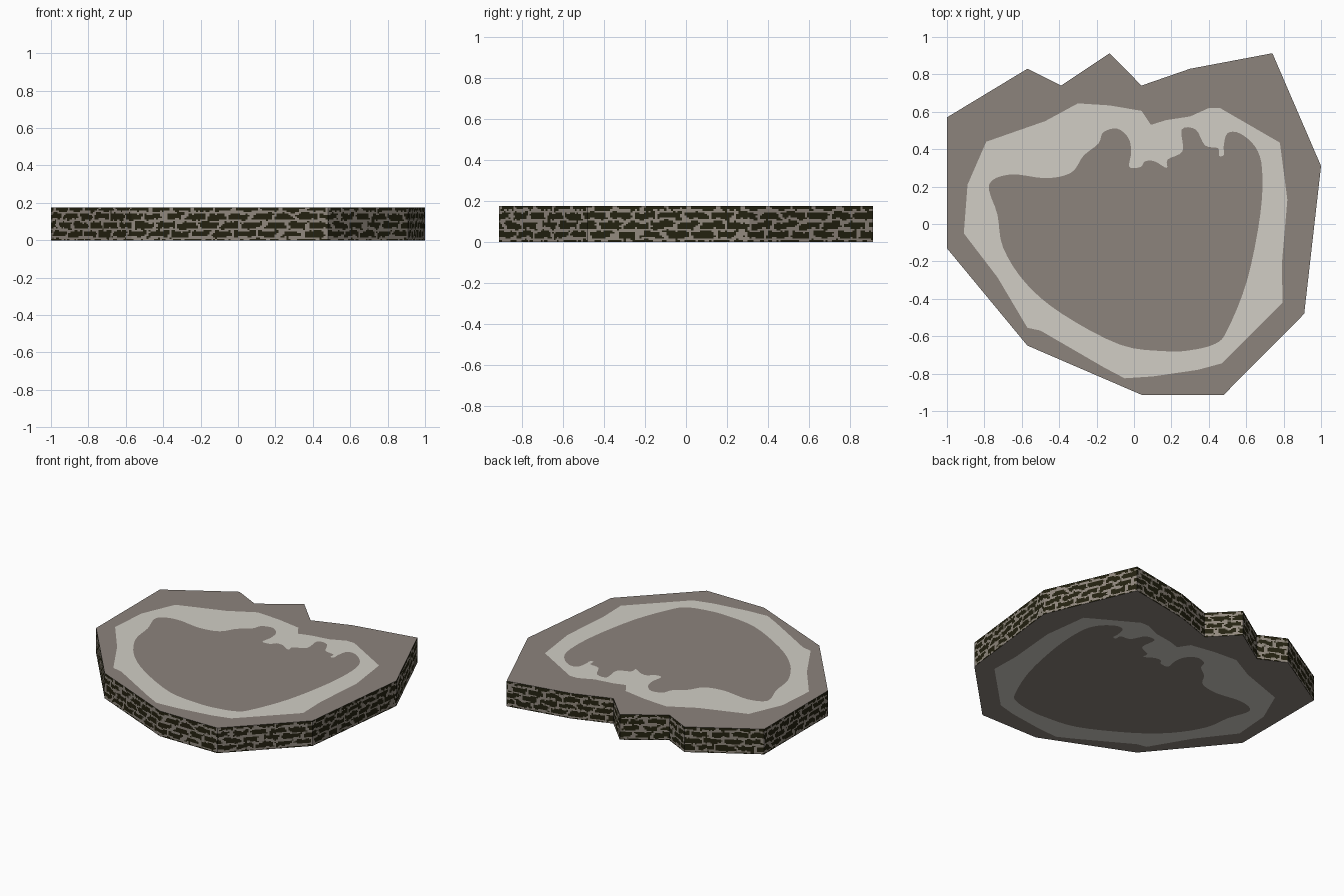
import bpy
from mathutils import Vector, noise
from mathutils.geometry import tessellate_polygon

if "Cube" in bpy.data.objects:
    bpy.data.objects.remove(bpy.data.objects["Cube"])

H = 0.175


def material(name, rgb):
    m = bpy.data.materials.new(name)
    m.diffuse_color = (*rgb, 1)
    m.use_nodes = True
    m.node_tree.nodes["Principled BSDF"].inputs["Base Color"].default_value = m.diffuse_color
    return m


stone = material("warm grey stone", (0.262, 0.227, 0.202))
pale = material("pale band", (0.64, 0.617, 0.56))
wall = material("wall joint grey", (0.285, 0.25, 0.212))
dark = material("dark moss", (0.017, 0.0155, 0.005))

# Slab outline, outer edge of pale band, inner edge of pale band (clockwise from above)
outline = [(-1, .57), (-.57, .83), (-.39, .74), (-.13, .913), (.04, .74), (.30, .83), (.74, .913),
           (1, .31), (.91, -.48), (.48, -.913), (.04, -.913), (-.57, -.65), (-1, -.13)]
band_outer = [(-.30, .645), (-.13, .634), (.04, .605), (.09, .53), (.17, .555), (.30, .575),
              (.40, .62), (.46, .62), (.78, .435), (.82, .13), (.79, -.22), (.795, -.42),
              (.47, -.745), (.34, -.78), (.10, -.815), (-.05, -.825), (-.155, -.77),
              (-.50, -.57), (-.57, -.555), (-.73, -.285), (-.91, -.05), (-.89, .21),
              (-.79, .44), (-.475, .55)]
band_inner = [(-.775, .21), (-.66, .265), (-.47, .245), (-.335, .275), (-.27, .365), (-.19, .43),
              (-.165, .49), (-.09, .51), (-.03, .46), (-.015, .385), (-.025, .305), (.035, .305),
              (.06, .335), (.11, .335), (.175, .30), (.18, .345), (.26, .39), (.255, .505),
              (.33, .505), (.38, .42), (.45, .405), (.455, .365), (.48, .37), (.48, .42),
              (.50, .485), (.565, .485), (.65, .41), (.685, .29), (.675, .05), (.605, -.30),
              (.50, -.565), (.435, -.64), (.30, -.675), (.165, -.68), (-.075, -.645),
              (-.385, -.48), (-.58, -.315), (-.70, -.125), (-.73, .05)]


def smooth_loop(pts, steps=4):
    """Closed Catmull-Rom curve through the points."""
    p = [Vector(q) for q in pts]
    n, out = len(p), []
    for i in range(n):
        a, b, c, d = p[i - 1], p[i], p[(i + 1) % n], p[(i + 2) % n]
        for k in range(steps):
            t = k / steps
            out.append(0.5 * (2 * b + (c - a) * t + (2 * a - 5 * b + 4 * c - d) * t * t
                              + (3 * b - a - 3 * c + d) * t ** 3))
    return out


def make_object(name, verts, faces, mats, ids):
    me = bpy.data.meshes.new(name)
    me.from_pydata(verts, [], faces)
    for m in mats:
        me.materials.append(m)
    me.polygons.foreach_set("material_index", ids)
    me.update()
    bpy.context.collection.objects.link(bpy.data.objects.new(name, me))


def cap(name, z, up):
    """Flat face cut into rim, pale band and centre."""
    inner = smooth_loop(band_inner)
    verts, faces, ids = [], [], []
    for loops, idx in (((outline, band_outer), 0), ((band_outer, inner), 1), ((inner,), 0)):
        loops = [[Vector((q[0], q[1], 0)) for q in lp] for lp in loops]
        flat = [v for lp in loops for v in lp]
        base = len(verts)
        verts += [(v.x, v.y, z) for v in flat]
        for t in tessellate_polygon(loops):
            a, b, c = (flat[i] for i in t)
            area = (b - a).cross(c - a).z
            if abs(area) < 1e-9:
                continue
            t = tuple(base + i for i in t)
            faces.append(t if (area > 0) == up else t[::-1])
            ids.append(idx)
    make_object(name, verts, faces, (stone, pale), ids)


def is_dark(u, z):
    """Ragged staggered courses of dark stones with grey joints."""
    wu = u + 0.03 * noise.noise(Vector((u * 14, z * 25, 3)))
    wz = z + 0.014 * noise.noise(Vector((u * 16, z * 20, 8)))
    row_h, length = 0.046, 0.125
    row = int((wz + 1) // row_h)
    dz = abs((wz + 1) / row_h - row - 0.5) * row_h
    k = (wu / length + 0.5 * (row % 2) + 0.13 * row) % 1
    du = abs(k - 0.5) * length
    rough = 0.008 * noise.noise(Vector((u * 45, z * 70, 1)))
    return dz + rough < 0.0165 and du + rough < 0.052


# Side wall: fine grid along the outline, coloured by the course rule
verts, faces, ids = [], [], []
rows, along = 22, 0.0
loop = [Vector(q) for q in reversed(outline)]
for i, a in enumerate(loop):
    b = loop[(i + 1) % len(loop)]
    length = (b - a).length
    n = max(1, round(length / 0.011))
    base = len(verts)
    for c in range(n + 1):
        p = a.lerp(b, c / n)
        verts += [(p.x, p.y, H * r / rows) for r in range(rows + 1)]
    for c in range(n):
        for r in range(rows):
            v = base + c * (rows + 1) + r
            faces.append((v, v + rows + 1, v + rows + 2, v + 1))
            ids.append(int(is_dark(along + length * (c + 0.5) / n, H * (r + 0.5) / rows)))
    along += length
make_object("side_wall", verts, faces, (wall, dark), ids)

cap("top_face", H, True)
cap("bottom_face", 0, False)
